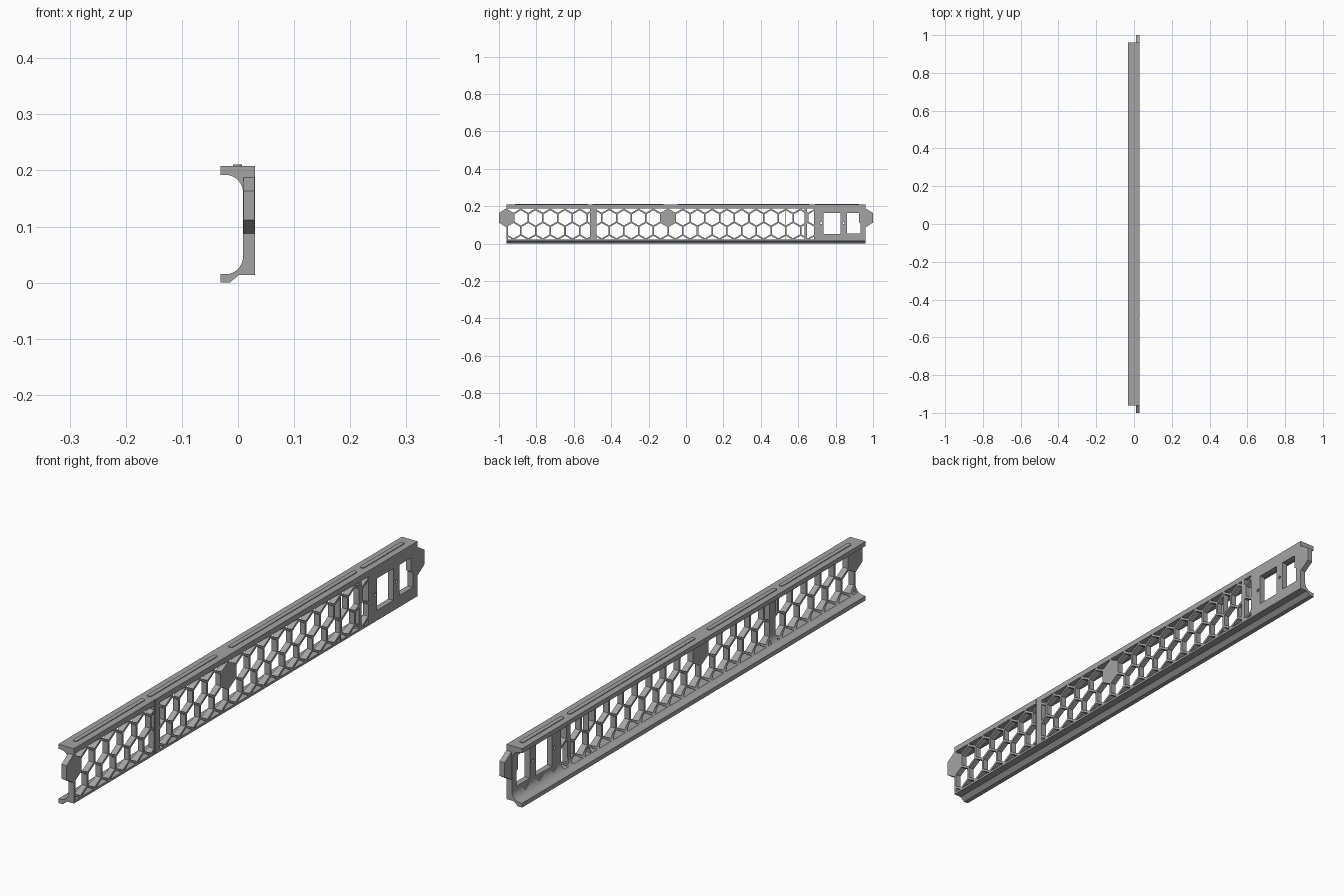
import bpy, bmesh, math
from mathutils import Vector

cube = bpy.data.objects.get("Cube")
if cube:
    bpy.data.objects.remove(cube, do_unlink=True)

grey = bpy.data.materials.new("mid_grey")
grey.use_nodes = True
grey.diffuse_color = (0.37, 0.37, 0.37, 1)
grey.node_tree.nodes["Principled BSDF"].inputs["Base Color"].default_value = grey.diffuse_color


def add_prism(bm, pts, axis, lo, hi):
    """Extrude a 2D outline along one axis."""
    def place(p, d):
        v = list(p)
        v.insert(axis, d)
        return bm.verts.new(v)
    a = [place(p, lo) for p in pts]
    b = [place(p, hi) for p in pts]
    bm.faces.new(a)
    bm.faces.new(b[::-1])
    n = len(pts)
    for i in range(n):
        j = (i + 1) % n
        bm.faces.new((a[j], a[i], b[i], b[j]))


def finish(name, bm):
    bmesh.ops.recalc_face_normals(bm, faces=bm.faces)
    me = bpy.data.meshes.new(name)
    bm.to_mesh(me)
    bm.free()
    me.materials.append(grey)
    ob = bpy.data.objects.new(name, me)
    bpy.context.collection.objects.link(ob)
    return ob


def select(ob):
    bpy.ops.object.select_all(action='DESELECT')
    ob.select_set(True)
    bpy.context.view_layer.objects.active = ob


def cut(target, cutter):
    cutter.hide_render = True
    mod = target.modifiers.new("cut", 'BOOLEAN')
    mod.operation = 'DIFFERENCE'
    mod.solver = 'EXACT'
    mod.object = cutter
    select(target)
    bpy.ops.object.modifier_apply(modifier=mod.name)
    bpy.data.objects.remove(cutter, do_unlink=True)


def ngon(y, z, r, n, start=0.0):
    return [(y + r * math.cos(start + math.tau * i / n),
             z + r * math.sin(start + math.tau * i / n)) for i in range(n)]


def rect(y0, y1, z0, z1):
    return [(y0, z0), (y1, z0), (y1, z1), (y0, z1)]


def clip(poly, k, limit, sign):
    """Keep the part of a polygon on one side of a limit on coordinate k."""
    out = []
    for i, p in enumerate(poly):
        q = poly[(i + 1) % len(poly)]
        dp, dq = sign * (p[k] - limit), sign * (q[k] - limit)
        if dp >= 0:
            out.append(p)
        if dp * dq < 0:
            out.append(tuple(Vector(p).lerp(Vector(q), dp / (dp - dq))))
    return out


def arc(cx, cz, rx, rz, a0, a1, n=10):
    return [(cx + rx * math.cos(math.radians(a0 + (a1 - a0) * i / n)),
             cz + rz * math.sin(math.radians(a0 + (a1 - a0) * i / n))) for i in range(n + 1)]


# Channel-shaped body
wall, outer, back, end = 0.009, 0.03, -0.031, 0.96
profile = [(back, 0), (-0.014, 0), (-0.011, 0.003), (0.002, 0.014), (outer, 0.014),
           (outer, 0.208), (back, 0.208), (back, 0.192)]
profile += arc(-0.022, 0.16, wall + 0.022, 0.032, 90, 0)
profile += arc(-0.022, 0.047, wall + 0.022, 0.032, 0, -90)
profile += [(back, 0.015)]
bm = bmesh.new()
add_prism(bm, profile, 1, -end, end)
body = finish("skirt_body", bm)

# Honeycomb openings, interrupted by solid bars and the two badges
pitch, row_step, mid_y, row_z = 0.0787, 0.0682, -0.096, 0.137
radius = 0.0705 / math.sqrt(3)
spans = [(-0.952, -0.512), (-0.478, 0.528), (0.533, 0.633), (0.648, 0.685)]
bm = bmesh.new()
for row in range(-2, 2):
    for col in range(-13, 12):
        y = mid_y + pitch * (col + 0.5 * (row % 2))
        if row == 0 and col in (-11, 0):
            continue
        cell = ngon(y, row_z + row * row_step, radius, 6, math.pi / 6)
        for lo, hi in spans:
            hole = cell
            for k, limit, sign in ((0, lo, 1), (0, hi, -1), (1, 0.022, 1), (1, 0.188, -1)):
                hole = clip(hole, k, limit, sign) if hole else hole
            if len(hole) > 2:
                ys, zs = [p[0] for p in hole], [p[1] for p in hole]
                if max(ys) - min(ys) > 0.006 and max(zs) - min(zs) > 0.004:
                    add_prism(bm, hole, 0, -0.05, 0.05)
# Switch and socket windows with their screw holes
for win in (rect(0.735, 0.826, 0.05, 0.163), rect(0.86, 0.934, 0.055, 0.163)):
    add_prism(bm, win, 0, -0.05, 0.05)
for y in (0.723, 0.843):
    add_prism(bm, ngon(y, 0.11, 0.006, 12), 0, -0.05, 0.05)
cut(body, finish("opening_cutter", bm))

# Scallops in the lower fillet behind the solid panel
bm = bmesh.new()
for col in (10, 11, 12):
    cell = ngon(mid_y + pitch * (col + 0.5), row_z - row_step, radius, 6, math.pi / 6)
    add_prism(bm, cell, 0, -0.05, wall - 0.0003)
cut(body, finish("scallop_cutter", bm))

# Seam between the two panel sections
bm = bmesh.new()
add_prism(bm, rect(-0.509, -0.505, 0, 0.25), 0, 0.027, 0.05)
cut(body, finish("seam_cutter", bm))

# End tabs, mirrored front and rear
for name, s in (("front_tab", -1), ("rear_tab", 1)):
    outline = [(0.925, 0.114), (0.962, 0.088), (1.0, 0.112), (1.0, 0.163),
               (0.962, 0.187), (0.925, 0.163)]
    bm = bmesh.new()
    add_prism(bm, [(s * y, z) for y, z in outline], 0, 0.0095, 0.0298)
    finish(name, bm)

# Rounded locating ridges along the top
for i, (lo, hi) in enumerate([(-0.915, -0.525), (-0.5, -0.12), (-0.045, 0.66), (0.69, 0.925)]):
    w = 0.008
    pts = arc(-0.001, hi - w, w, w, 0, 180, 8) + arc(-0.001, lo + w, w, w, 180, 360, 8)
    bm = bmesh.new()
    add_prism(bm, pts, 2, 0.204, 0.2105)
    finish("top_ridge_%d" % (i + 1), bm)

# Smooth the fillets while keeping edges crisp
select(body)
bpy.ops.object.shade_smooth_by_angle(angle=math.radians(25))
